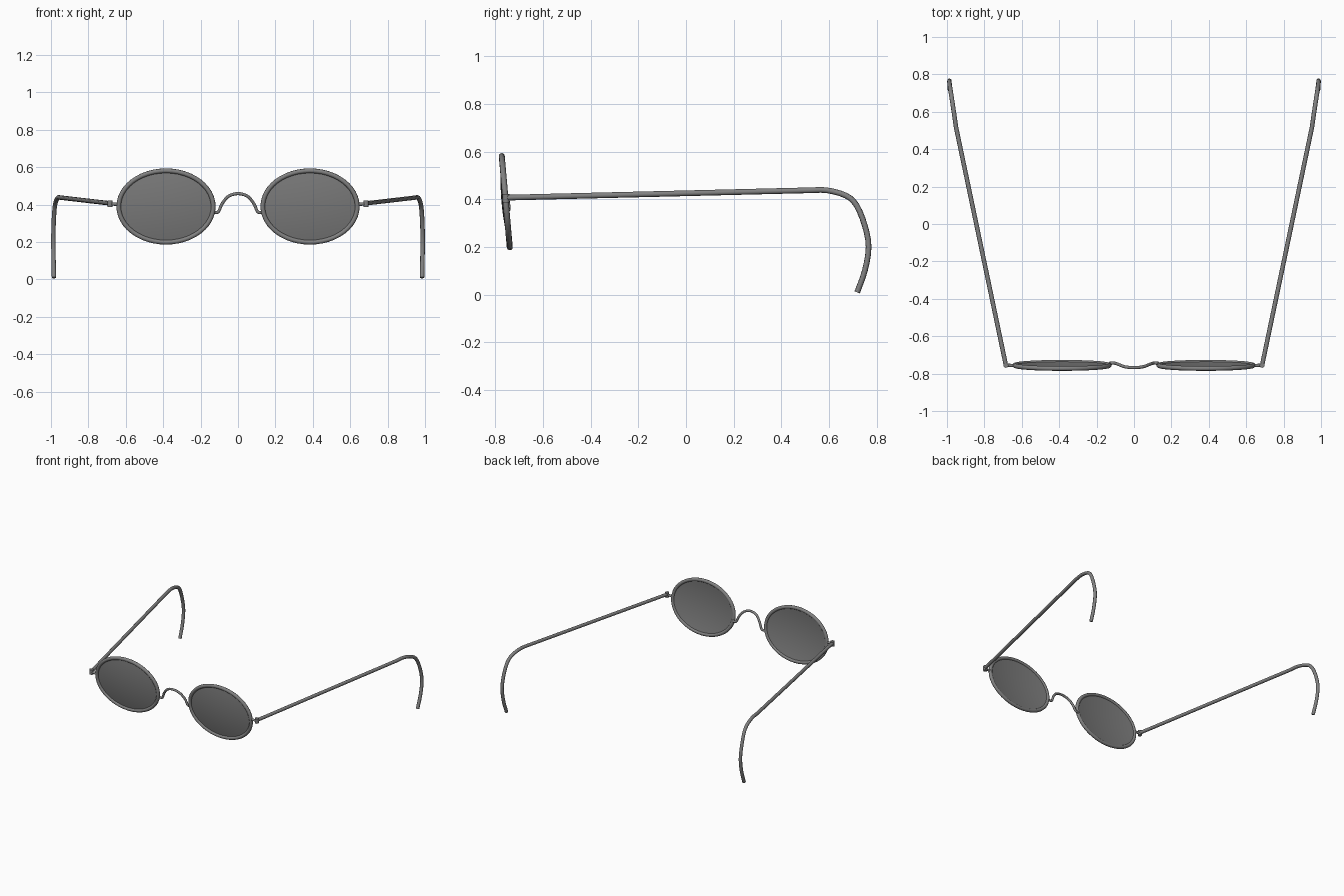
import bpy, bmesh, math
from mathutils import Vector, Matrix

cube = bpy.data.objects.get("Cube")
if cube:
    bpy.data.objects.remove(cube, do_unlink=True)


def material(name, grey):
    m = bpy.data.materials.new(name)
    m.use_nodes = True
    colour = (grey, grey, grey, 1)
    m.diffuse_color = colour
    m.node_tree.nodes["Principled BSDF"].inputs["Base Color"].default_value = colour
    return m


FRAME = material("frame grey", 0.22)
LENS = material("lens grey", 0.2)

CENTRE = Vector((0.385, -0.756, 0.39))
TILT = math.radians(-5)      # top of each lens leans forward
RX, RZ = 0.253, 0.192        # rim centre line
WIRE = 0.0125


def finish(name, bm, mat, angle=50):
    bmesh.ops.recalc_face_normals(bm, faces=bm.faces)
    mesh = bpy.data.meshes.new(name)
    bm.to_mesh(mesh)
    bm.free()
    mesh.materials.append(mat)
    ob = bpy.data.objects.new(name, mesh)
    bpy.context.collection.objects.link(ob)
    bpy.ops.object.select_all(action='DESELECT')
    ob.select_set(True)
    bpy.context.view_layer.objects.active = ob
    bpy.ops.object.shade_smooth_by_angle(angle=math.radians(angle))
    return ob


def tube(name, points, radius, closed=False, sides=10):
    """Sweep a round wire along a path."""
    bm = bmesh.new()
    pts = [Vector(p) for p in points]
    n = len(pts)
    rings = []
    u = None
    for i, p in enumerate(pts):
        a = pts[(i - 1) % n] if closed or i else p
        b = pts[(i + 1) % n] if closed or i < n - 1 else p
        t = (b - a).normalized()
        u = t.orthogonal() if u is None else u - t * u.dot(t)
        u.normalize()
        v = t.cross(u)
        rings.append([bm.verts.new(p + radius * (u * math.cos(k * math.tau / sides)
                      + v * math.sin(k * math.tau / sides))) for k in range(sides)])
    for i in range(n if closed else n - 1):
        r, s = rings[i], rings[(i + 1) % n]
        for k in range(sides):
            j = (k + 1) % sides
            bm.faces.new((r[k], r[j], s[j], s[k]))
    if not closed:
        bm.faces.new(rings[0])
        bm.faces.new(rings[-1])
    return finish(name, bm, FRAME)


def smooth_path(points, steps=5):
    """Catmull-Rom curve through the points."""
    p = [Vector(q) for q in points]
    p = [2 * p[0] - p[1]] + p + [2 * p[-1] - p[-2]]
    out = []
    for a, b, c, d in zip(p, p[1:], p[2:], p[3:]):
        for s in range(steps):
            t = s / steps
            out.append(0.5 * (2 * b + (c - a) * t + (2 * a - 5 * b + 4 * c - d) * t * t
                              + (3 * b - a - 3 * c + d) * t ** 3))
    return out + [p[-2]]


def on_side(points, side):
    return [(x * side, y, z) for x, y, z in points]


def lens(name, side):
    """Thin oval disc that bulges forward."""
    bm = bmesh.new()
    segs, rows = 48, 6
    place = Matrix.Translation((CENTRE.x * side, CENTRE.y, CENTRE.z)) @ Matrix.Rotation(-TILT, 4, 'X')
    for back in (0, 0.006):
        hub = bm.verts.new(place @ Vector((0, back - 0.018, 0)))
        last = None
        for i in range(1, rows + 1):
            f = i / rows
            y = back - 0.018 * (1 - f * f)
            ring = [bm.verts.new(place @ Vector((RX * f * math.cos(k * math.tau / segs), y,
                    RZ * f * math.sin(k * math.tau / segs)))) for k in range(segs)]
            for k in range(segs):
                j = (k + 1) % segs
                if last:
                    bm.faces.new((last[k], last[j], ring[j], ring[k]))
                else:
                    bm.faces.new((hub, ring[j], ring[k]))
            last = ring
    return finish(name, bm, LENS)


def hinge(name, side):
    bm = bmesh.new()
    bmesh.ops.create_cone(bm, cap_ends=True, segments=12, radius1=0.014, radius2=0.014, depth=0.036,
                          matrix=Matrix.Translation((0.685 * side, -0.755, 0.405)))
    return finish(name, bm, FRAME)


# Temple arm: straight shaft, then a hook behind the ear
shaft = [(0.685, -0.755, 0.407), (0.952, 0.52, 0.438)]
hook = [(0.952, 0.52, 0.438), (0.962, 0.59, 0.438), (0.974, 0.67, 0.416), (0.981, 0.715, 0.375),
        (0.986, 0.75, 0.29), (0.987, 0.766, 0.2), (0.986, 0.75, 0.1), (0.984, 0.718, 0.01)]

for side, label in ((1, "left"), (-1, "right")):
    rot = Matrix.Rotation(-TILT, 3, 'X')
    mid = Vector((CENTRE.x * side, CENTRE.y, CENTRE.z))
    oval = [mid + rot @ Vector((RX * math.cos(a), 0, RZ * math.sin(a)))
            for a in (k * math.tau / 48 for k in range(48))]
    tube(label + "_rim", oval, WIRE, closed=True)
    lens(label + "_lens", side)
    hinge(label + "_hinge", side)
    tube(label + "_hinge_arm", on_side([(0.64, -0.757, 0.402), (0.685, -0.755, 0.404)], side), 0.009)
    tube(label + "_temple", on_side(shaft[:1] + [tuple(p) for p in smooth_path(hook, 3)], side), 0.012)

# Nose bridge
half = [(0.132, -0.745, 0.358), (0.105, -0.744, 0.362), (0.085, -0.75, 0.405), (0.05, -0.763, 0.445)]
tube("bridge", smooth_path(on_side(half, -1) + [(0, -0.768, 0.459)] + half[::-1]), 0.0085)
